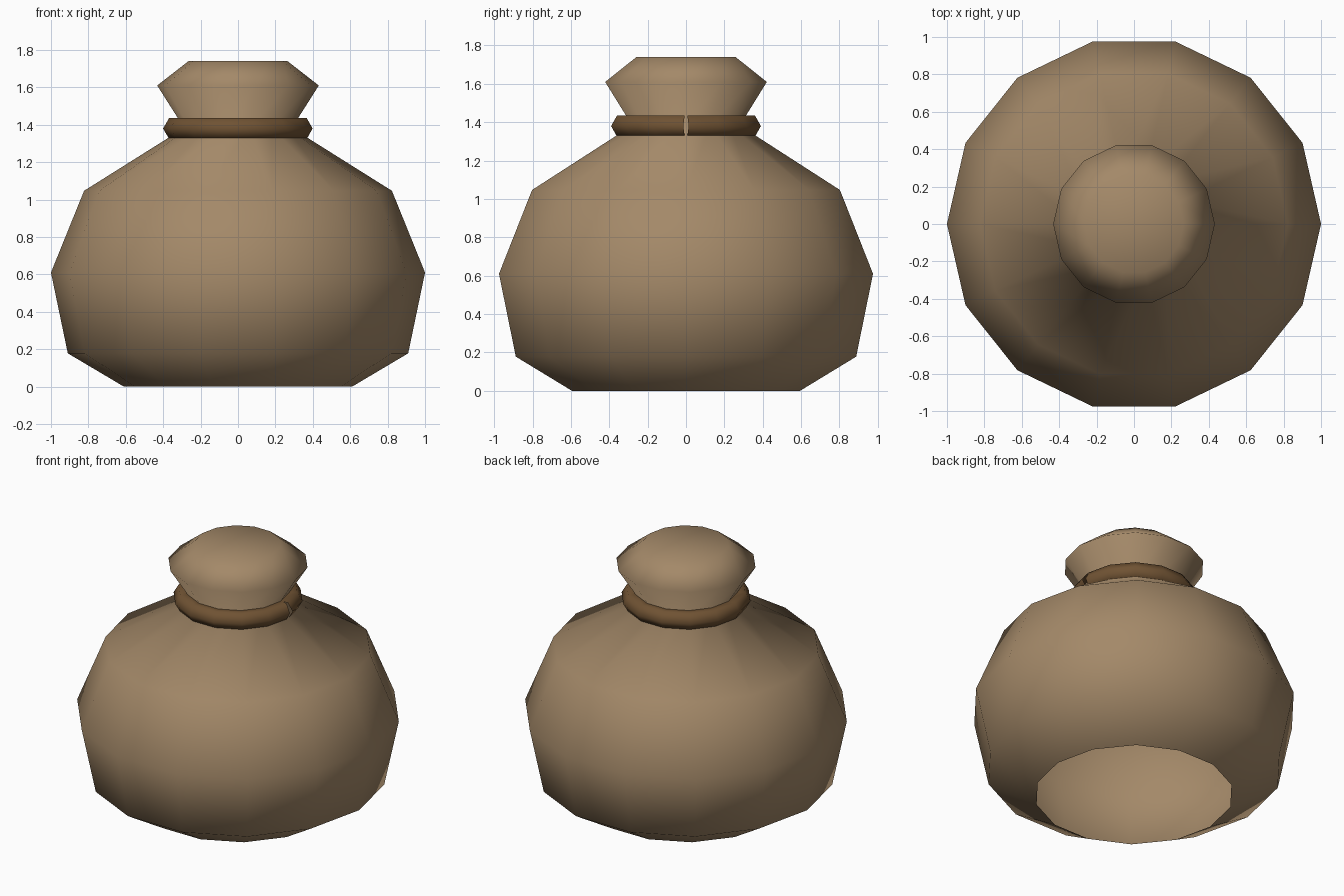
import bpy, bmesh
from math import cos, sin, pi

if "Cube" in bpy.data.objects:
    bpy.data.objects.remove(bpy.data.objects["Cube"])

SIDES = 14


def material(name, rgb):
    m = bpy.data.materials.new(name)
    m.diffuse_color = (*rgb, 1)
    m.use_nodes = True
    m.node_tree.nodes["Principled BSDF"].inputs["Base Color"].default_value = m.diffuse_color
    return m


def ring_points(bm, r, z):
    return [bm.verts.new((r * cos(2 * pi * i / SIDES), r * sin(2 * pi * i / SIDES), z))
            for i in range(SIDES)]


def finish(bm, name, mat):
    for f in bm.faces:
        f.smooth = True
    me = bpy.data.meshes.new(name)
    bm.to_mesh(me)
    bm.free()
    me.materials.append(mat)
    ob = bpy.data.objects.new(name, me)
    bpy.context.collection.objects.link(ob)
    return ob


def bridge(bm, a, b, closed):
    n = len(a)
    for i in range(n if closed else n - 1):
        j = (i + 1) % n
        bm.faces.new((a[i], a[j], b[j], b[i]))


# Sack: lathed profile, open underneath, closed at the gathered top
profile = [(0.61, 0), (0.91, 0.178), (1.0, 0.61), (0.823, 1.047),
           (0.288, 1.383), (0.432, 1.61), (0.265, 1.74)]
bm = bmesh.new()
rings = [ring_points(bm, r, z) for r, z in profile]
for a, b in zip(rings, rings[1:]):
    bridge(bm, a, b, True)
centre = bm.verts.new((0, 0, 1.74))
top = rings[-1]
for i in range(SIDES):
    bm.faces.new((top[i], top[(i + 1) % SIDES], centre))
finish(bm, "sack", material("burlap", (0.37, 0.25, 0.14)))

# Tie cord: six-sided tube bent round the neck, its square ends meeting at +x
R, r, zc = 0.337, 0.0635, 1.38
bm = bmesh.new()
sections = []
for k in range(SIDES + 1):
    ang = 2 * pi * k / SIDES
    # end sections stand square to their chord, leaving a small open notch
    tilt = ang + (pi / SIDES if k == 0 else -pi / SIDES if k == SIDES else 0)
    sections.append([bm.verts.new((R * cos(ang) + r * cos(t) * cos(tilt),
                                   R * sin(ang) + r * cos(t) * sin(tilt),
                                   zc + r * sin(t)))
                     for t in (2 * pi * j / 6 for j in range(6))])
for a, b in zip(sections, sections[1:]):
    bridge(bm, b, a, True)
bmesh.ops.recalc_face_normals(bm, faces=bm.faces[:])
finish(bm, "tie_cord", material("cord", (0.16, 0.085, 0.033)))
